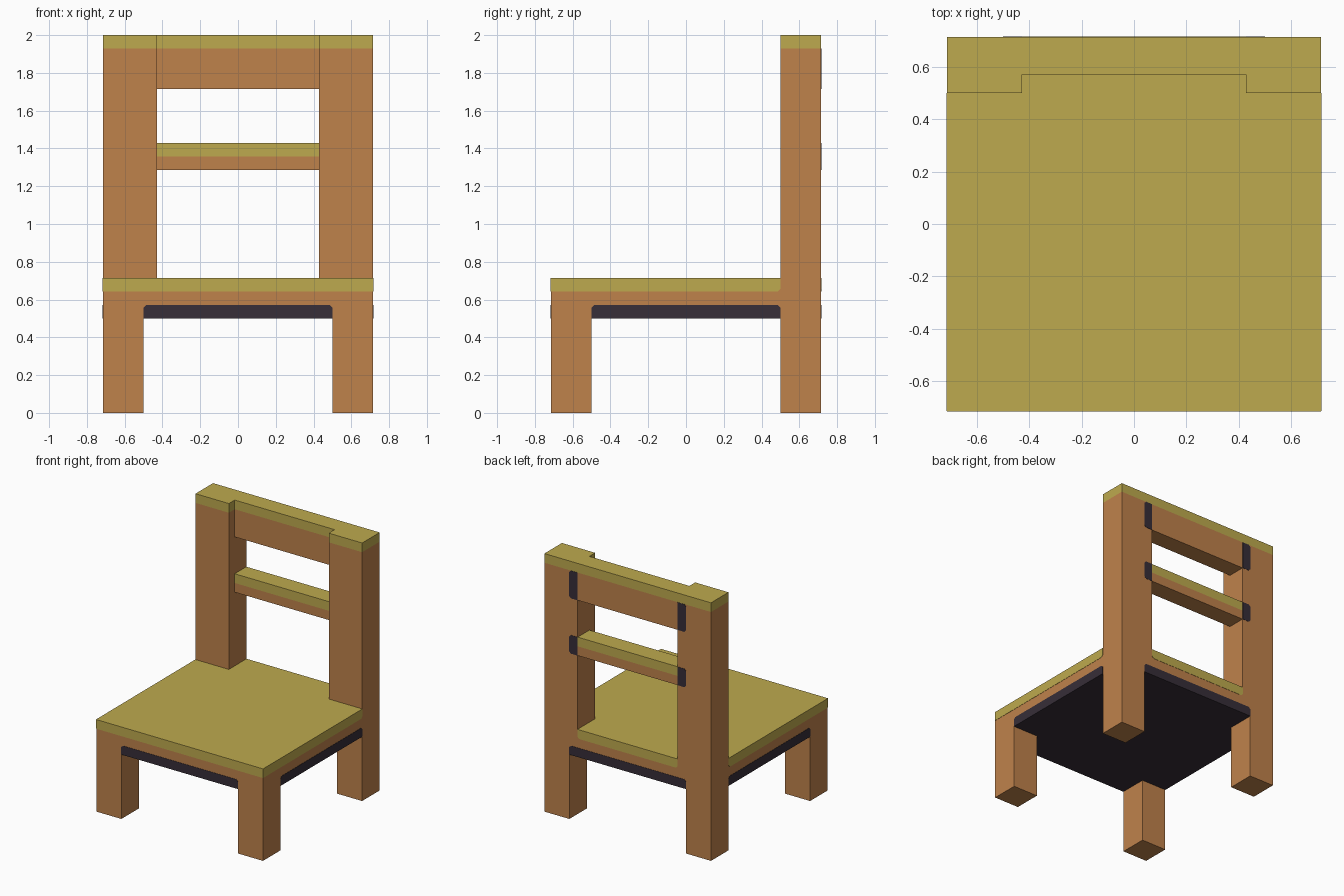
import bpy, bmesh, math
from mathutils import Matrix

cube = bpy.data.objects.get("Cube")
if cube:
    bpy.data.objects.remove(cube, do_unlink=True)

U = 1 / 14          # base module: the chair is 28 modules tall
W = 10 * U          # half width
THIN = 0.002        # thickness of painted plates
CUT = 0.014         # clipped corners on painted plates


def material(name, rgb):
    lin = [((c / 255 + 0.055) / 1.055) ** 2.4 for c in rgb] + [1.0]
    m = bpy.data.materials.new(name)
    m.use_nodes = True
    m.diffuse_color = lin
    m.node_tree.nodes["Principled BSDF"].inputs["Base Color"].default_value = lin
    return m


WOOD = material("orange wood", (191, 130, 75))
YELLOW = material("olive yellow", (190, 170, 78))
DARK = material("dark plum", (55, 46, 56))


def add(name, bm, mats):
    bmesh.ops.recalc_face_normals(bm, faces=bm.faces)
    me = bpy.data.meshes.new(name)
    bm.to_mesh(me)
    bm.free()
    for m in mats:
        me.materials.append(m)
    ob = bpy.data.objects.new(name, me)
    bpy.context.collection.objects.link(ob)
    return ob


def box(name, x, y, z, mat):
    """Box from (min, max) ranges given in modules."""
    bm = bmesh.new()
    bmesh.ops.create_cube(bm, size=1)
    for v in bm.verts:
        v.co = [U * r[0 if c < 0 else 1] for c, r in zip(v.co, (x, y, z))]
    return add(name, bm, [mat])


def plate(name, turn, u, z, mat, clipped=()):
    """Thin panel on one side of the seat block; turn counts quarter turns from the front."""
    corners = {"bl": (0, 0, 1, 1), "br": (1, 0, -1, 1), "tr": (1, 1, -1, -1), "tl": (0, 1, 1, -1)}
    pts = []
    for key, (i, j, su, sz) in corners.items():
        a, b = u[i] * U, z[j] * U
        if key in clipped:
            pair = [(a, b + sz * CUT), (a + su * CUT, b)]
            pts += pair if key in ("bl", "tr") else pair[::-1]
        else:
            pts.append((a, b))
    bm = bmesh.new()
    face = bm.faces.new([bm.verts.new((a, -W, b)) for a, b in pts])
    ext = bmesh.ops.extrude_face_region(bm, geom=[face])
    for v in ext["geom"]:
        if isinstance(v, bmesh.types.BMVert):
            v.co.y -= THIN
    bm.transform(Matrix.Rotation(turn * math.pi / 2, 4, "Z"))
    return add(name, bm, [mat])


# Seat block: yellow on top, dark underneath, wood sides
seat = box("seat", (-10, 10), (-10, 10), (7, 10), WOOD)
seat.data.materials.append(YELLOW)
seat.data.materials.append(DARK)
for p in seat.data.polygons:
    if abs(p.normal.z) > 0.5:
        p.material_index = 1 if p.normal.z > 0 else 2

# Yellow rim and dark lower edge on each side of the seat
FRONT, LEFT, BACK, RIGHT = range(4)
plate("seat_rim_front", FRONT, (-10, 10), (9, 10), YELLOW)
plate("seat_rim_left", LEFT, (-10, 7), (9, 10), YELLOW, ("br",))
plate("seat_rim_right", RIGHT, (-7, 10), (9, 10), YELLOW, ("bl",))
plate("seat_rim_back", BACK, (-6, 6), (9, 10), YELLOW, ("bl", "br"))
for turn, side in enumerate(("front", "left", "back", "right")):
    plate("seat_under_edge_" + side, turn, (-7, 7), (7, 8), DARK, ("tl", "tr"))

# Legs, back posts and post caps on both sides
for side, s in (("left", 1), ("right", -1)):
    def span(a, b):
        return (a, b) if s > 0 else (-b, -a)
    box("front_leg_" + side, span(7, 10), (-10, -7), (0, 7), WOOD)
    box("back_leg_" + side, span(7, 10), (7, 10), (0, 7), WOOD)
    box("back_post_" + side, span(6, 10), (7, 10), (10, 27), WOOD)
    box("post_cap_" + side, span(6, 10), (7, 10), (27, 28), YELLOW)
    # Dark joints behind the rail ends
    u = (-7, -6) if s > 0 else (6, 7)
    outer = ("tl", "bl") if s > 0 else ("tr", "br")
    plate("top_rail_joint_" + side, BACK, u, (24, 27), DARK, outer)
    plate("middle_rail_joint_" + side, BACK, u, (18, 20), DARK, outer)

# Back rails with yellow upper layers
for name, z0, z1, z2 in (("top_rail", 24, 27, 28), ("middle_rail", 18, 19, 20)):
    box(name, (-6, 6), (8, 10), (z0, z1), WOOD)
    box(name + "_cap", (-6, 6), (8, 10), (z1, z2), YELLOW)
